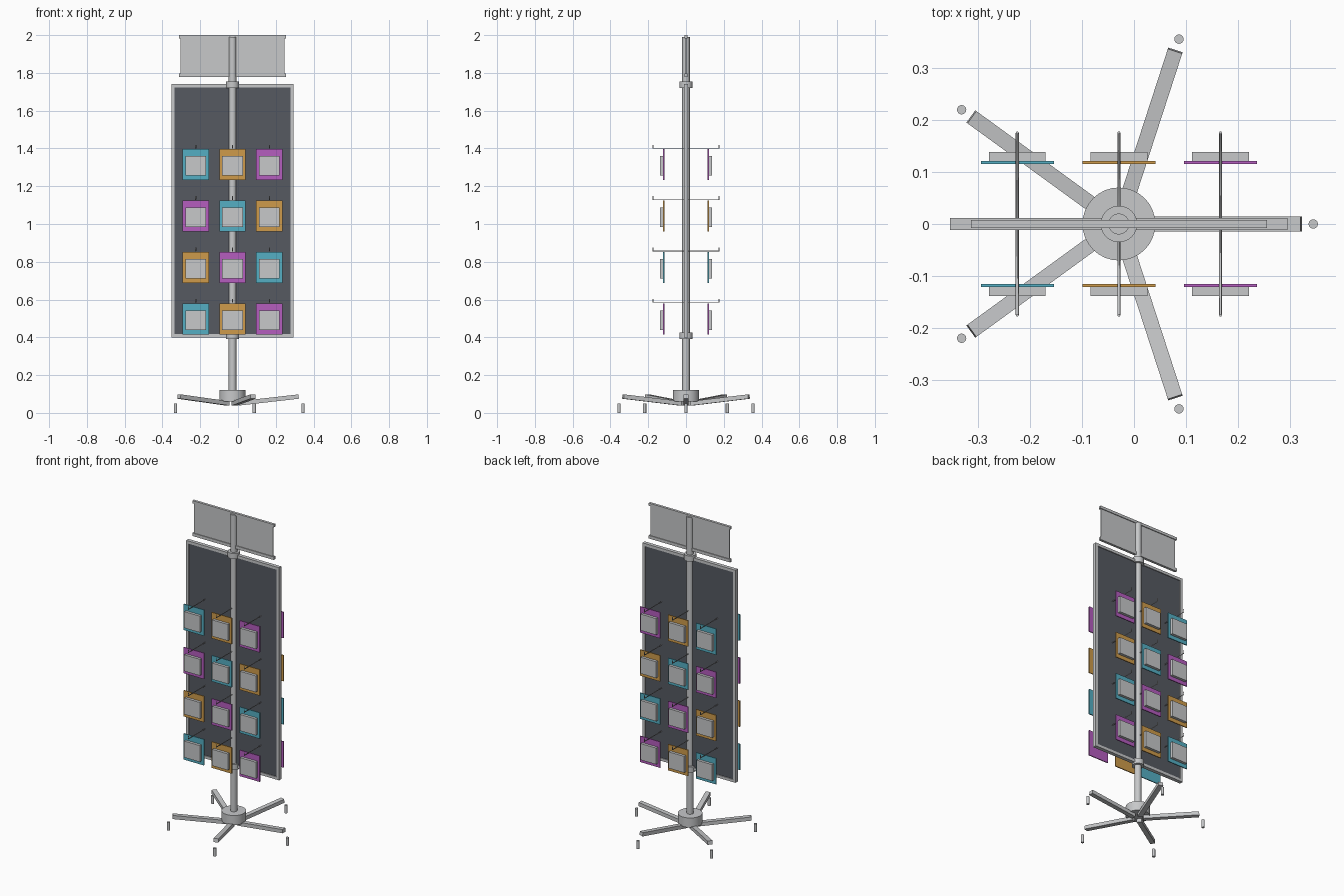
import bpy
import math
from mathutils import Matrix

if "Cube" in bpy.data.objects:
    bpy.data.objects.remove(bpy.data.objects["Cube"])

CX = -0.029  # x of the central pole


def material(name, rgb):
    m = bpy.data.materials.new(name)
    m.diffuse_color = (*rgb, 1.0)
    m.use_nodes = True
    m.node_tree.nodes["Principled BSDF"].inputs["Base Color"].default_value = m.diffuse_color
    return m


grey = material("light grey metal", (0.57, 0.58, 0.59))
dark = material("dark panel", (0.092, 0.10, 0.12))
card_colours = [
    material("teal", (0.09, 0.43, 0.55)),
    material("orange", (0.62, 0.33, 0.07)),
    material("purple", (0.46, 0.11, 0.52)),
]


def finish(obj, name, mat):
    obj.name = name
    obj.data.name = name
    obj.data.materials.clear()
    obj.data.materials.append(mat)
    return obj


def box(name, mat, x, y, z):
    """Box from (min, max) pairs on each axis."""
    centre = [(a + b) / 2 for a, b in (x, y, z)]
    size = [b - a for a, b in (x, y, z)]
    bpy.ops.mesh.primitive_cube_add(size=1)
    obj = bpy.context.object
    obj.data.transform(Matrix.Translation(centre) @ Matrix.Diagonal((*size, 1)))
    return finish(obj, name, mat)


def cylinder(name, mat, x, y, z, radius, sides=32):
    bpy.ops.mesh.primitive_cylinder_add(
        vertices=sides, radius=radius, depth=z[1] - z[0],
        location=(x, y, (z[0] + z[1]) / 2))
    obj = finish(bpy.context.object, name, mat)
    bpy.ops.object.shade_smooth_by_angle(angle=math.radians(35))
    return obj


def rod(name, mat, points, radius):
    """Round wire along a path of points."""
    curve = bpy.data.curves.new(name, 'CURVE')
    curve.dimensions = '3D'
    curve.bevel_depth = radius
    curve.bevel_resolution = 1
    curve.use_fill_caps = True
    spline = curve.splines.new('POLY')
    spline.points.add(len(points) - 1)
    for p, co in zip(spline.points, points):
        p.co = (*co, 1)
    obj = bpy.data.objects.new(name, curve)
    bpy.context.collection.objects.link(obj)
    bpy.ops.object.select_all(action='DESELECT')
    obj.select_set(True)
    bpy.context.view_layer.objects.active = obj
    bpy.ops.object.convert(target='MESH')
    return finish(bpy.context.object, name, mat)


# Central pole, hub and collars
cylinder("pole", grey, CX, 0, (0.07, 1.99), 0.02)
cylinder("base_hub", grey, CX, 0, (0.06, 0.12), 0.07)
cylinder("lower_collar", grey, CX, 0, (0.39, 0.425), 0.035)
cylinder("upper_collar", grey, CX, 0, (1.72, 1.755), 0.035)

# Five rising legs, each with a foot peg beyond its tip
for i in range(5):
    a = math.radians(72 * i)
    leg = box("leg_%d" % (i + 1), grey, (0, 0.322), (-0.0145, 0.0145), (-0.0115, 0.0115))
    leg.matrix_world = (Matrix.Translation((CX, 0, 0)) @ Matrix.Rotation(a, 4, 'Z')
                        @ Matrix.Translation((0.03, 0, 0.05))
                        @ Matrix.Rotation(math.radians(-6.5), 4, 'Y'))
    cylinder("foot_%d" % (i + 1), grey, CX + 0.373 * math.cos(a),
             0.373 * math.sin(a), (0, 0.05), 0.009, 16)

# Display board with a raised frame
W, B, T, RIM = 0.324, 0.40, 1.74, 0.017
FY = (-0.0115, 0.0115)
box("board", dark, (CX - W + RIM, CX + W - RIM), (-0.006, 0.006), (B + RIM, T - RIM))
box("frame_left", grey, (CX - W, CX - W + RIM), FY, (B, T))
box("frame_right", grey, (CX + W - RIM, CX + W), FY, (B, T))
box("frame_bottom", grey, (CX - W + RIM, CX + W - RIM), FY, (B, B + RIM))
box("frame_top", grey, (CX - W + RIM, CX + W - RIM), FY, (T - RIM, T))

# Header sign held between two rails
box("sign_panel", grey, (CX - 0.276, CX + 0.276), (-0.003, 0.003), (1.785, 1.99))
for name, z in (("sign_rail_bottom", (1.777, 1.796)), ("sign_rail_top", (1.983, 2.0))):
    box(name, grey, (CX - 0.284, CX + 0.284), (-0.008, 0.008), z)

# Hooks through the board, with a card and a block hanging on each side
for row in range(4):
    z = 1.401 - 0.272 * row
    for col in range(3):
        x = CX + 0.195 * (col - 1)
        tag = "_%d_%d" % (row + 1, col + 1)
        rod("hook" + tag, grey, [(x, -0.175, z + 0.018), (x, -0.175, z),
                                 (x, 0.175, z), (x, 0.175, z + 0.018)], 0.003)
        mat = card_colours[(col - row) % 3]
        for side, s in (("front", -1), ("back", 1)):
            box("card_" + side + tag, mat, (x - 0.07, x + 0.07),
                sorted((s * 0.115, s * 0.121)), (z - 0.169, z - 0.005))
            box("block_" + side + tag, grey, (x - 0.0545, x + 0.0545),
                sorted((s * 0.121, s * 0.138)), (z - 0.145, z - 0.042))
